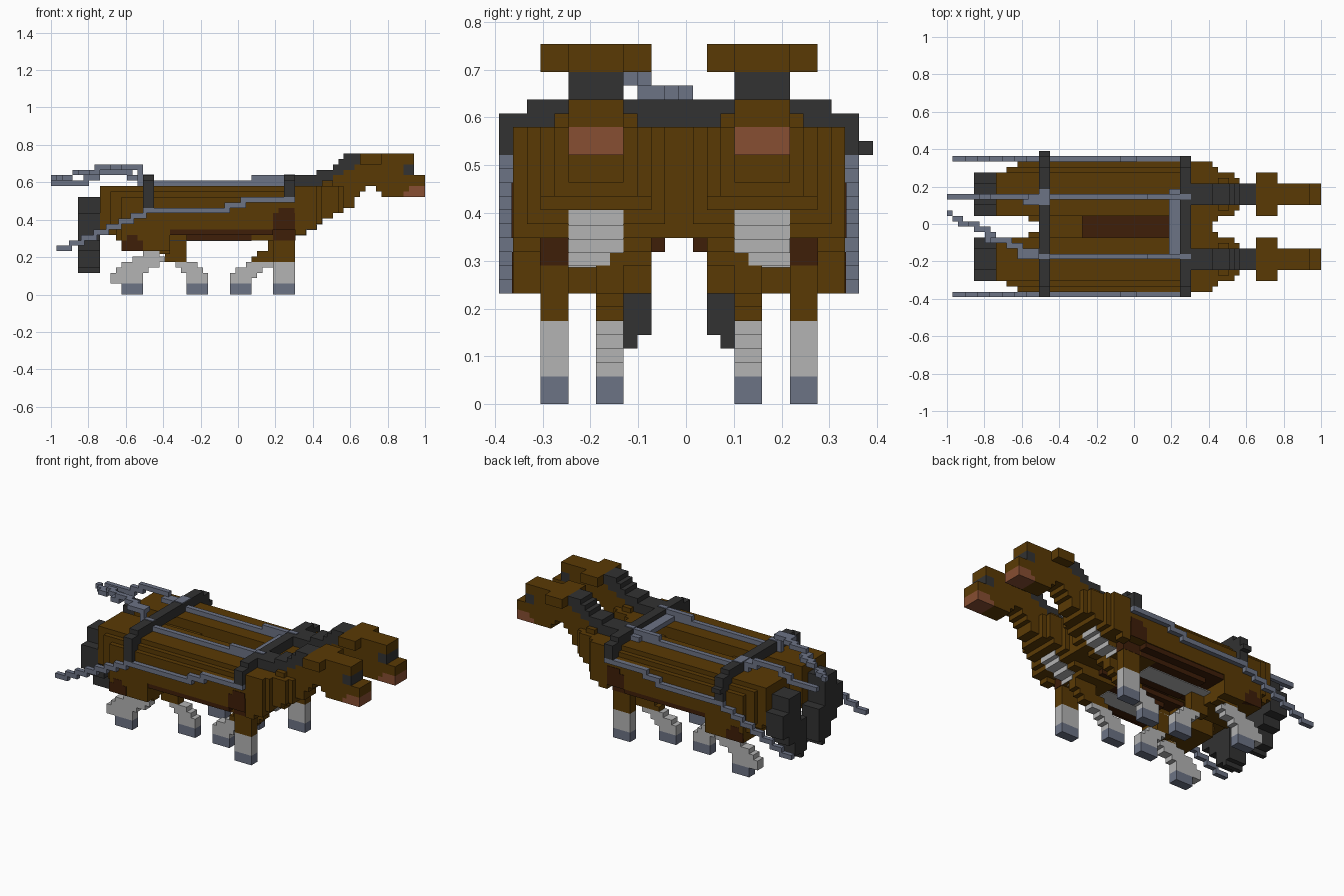
import bpy, bmesh

if "Cube" in bpy.data.objects:
    bpy.data.objects.remove(bpy.data.objects["Cube"], do_unlink=True)

U = 2 / 69          # edge length of one block


def material(name, rgb):
    lin = [((c / 255 + 0.055) / 1.055) ** 2.4 for c in rgb] + [1]
    m = bpy.data.materials.new(name)
    m.use_nodes = True
    m.diffuse_color = lin
    m.node_tree.nodes["Principled BSDF"].inputs["Base Color"].default_value = lin
    return m


BROWN = material("brown coat", (90, 58, 4))
DARK = material("dark brown coat", (62, 30, 8))
BLACK = material("charcoal", (50, 50, 50))
WHITE = material("light grey", (179, 179, 179))
SLATE = material("slate", (108, 115, 133))
PINK = material("muzzle pink", (135, 78, 50))


def blocks(name, mat, boxes, flip=False):
    """One object from boxes (x0, x1, y0, y1, z0, z1) in block units."""
    bm = bmesh.new()
    for x0, x1, y0, y1, z0, z1 in boxes:
        if flip:
            y0, y1 = 26 - y1, 26 - y0
        vs = bmesh.ops.create_cube(bm, size=1)["verts"]
        for v in vs:
            v.co = (((x0 if v.co.x < 0 else x1) - 34.5) * U,
                    ((y0 if v.co.y < 0 else y1) - 13.5) * U,
                    (z0 if v.co.z < 0 else z1) * U)
    me = bpy.data.meshes.new(name)
    bm.to_mesh(me)
    bm.free()
    me.materials.append(mat)
    ob = bpy.data.objects.new(name, me)
    bpy.context.collection.objects.link(ob)
    return ob


# neck steps: x0, x1, bottom, top of coat, top of mane, half width
NECK = [(45, 47, 12, 20, 22, 6), (47, 49, 12, 20, 22, 6), (49, 50, 13, 20, 23, 5),
        (50, 52, 14, 21, 23, 4), (52, 53, 15, 22, 24, 4), (53, 54, 15, 22, 25, 3),
        (54, 56, 16, 23, 26, 2), (56, 57, 18, 24, 26, 2)]


def horse(side, f):
    def part(name, mat, boxes):
        blocks(f"{name}_{side}", mat, boxes, f)

    # rounded barrel, haunch and rump
    part("body", BROWN, [
        (9, 12, 3, 11, 12, 20), (10, 45, 3, 11, 11.02, 20),
        (11, 45, 2, 11, 12, 19), (13, 45, 1, 11, 12, 18),
        (17, 25, 11, 13, 12, 18), (15, 17, 11, 12, 12, 17),
        (41, 45, 11, 13, 12, 18),
        (12, 19, 2, 10, 10, 13), (13, 22, 1, 11, 8, 13),
        (37, 45, 3, 11, 10, 13)])
    part("belly", DARK, [(21, 41, 1.2, 12, 11, 12.02), (25, 40.9, 3, 10.9, 10, 11)])
    part("belly_patch", WHITE, [(22, 37, 5, 9, 9.85, 10.1)])
    part("shoulder_patch", DARK, [(41, 45, 0.9, 2, 12, 15), (42, 44.9, 0.9, 2, 15, 16),
                                  (41, 45.1, 2.95, 5, 10, 12)])
    part("haunch_patch", DARK, [(13, 17, 0.95, 2, 8, 10), (14, 16, 0.95, 2, 10, 11)])

    # neck and mane
    neck = [(45, 47, 1, 3, 11, 12), (45, 47, 4.98, 11, 11, 12)]
    mane = []
    for x0, x1, low, top, crest, w in NECK:
        neck.append((x0, x1, 7 - w, 7 + w, low, min(top, 20)))
        if top > 20:
            neck.append((x0, x1, 5 - (top < 22), 9 + (top < 22), 20, top))
        mane.append((x0, x1, 5, 9, top, crest))
    part("neck", BROWN, neck)
    part("mane", BLACK, mane)

    # pale patch stepping up the chest
    part("chest", WHITE, [(44, 45.1, 5, 8, 10, 11), (45, 47.1, 5, 9, 10.9, 12),
                          (47, 49.1, 5, 9, 11.9, 13), (49, 50.1, 5, 9, 12.9, 14)])

    # head
    part("head", BROWN, [(56, 61, 5, 9, 20, 24), (57, 58, 5, 9, 19, 20),
                         (57, 61, 3, 11, 24, 26), (61, 67, 5, 9, 24, 26),
                         (60, 65, 5, 9, 19, 24), (61, 65, 5, 9, 18, 20),
                         (65, 69, 5, 9, 20, 22), (65, 66, 5, 9, 19, 20)])
    part("eyes", BLACK, [(65, 67, 5, 9, 22, 24)])
    part("muzzle", PINK, [(65, 69, 5, 9, 18, 19), (66, 69, 5, 9, 19, 20)])

    # legs: outer pair at y 3-5, inner pair at y 7-9
    def leg(name, y, hoof_x, white, thigh):
        part(name + "_hoof", SLATE, [(hoof_x, hoof_x + 4, y, y + 2, 0, 2)])
        part(name + "_shin", WHITE, [(a, b, y, y + 2, c, d) for a, b, c, d in white])
        part(name + "_thigh", BROWN, [(a, b, y, y + 2, c, d) for a, b, c, d in thigh])

    leg("outer_hind", 3, 13, [(11, 17, 2, 4), (12, 18, 4, 5), (13, 20, 5, 6),
                              (15, 21, 6, 7), (17, 20, 7, 8)], [(17, 22, 7.5, 10)])
    leg("inner_hind", 7, 25, [(25, 29, 2, 4), (24, 28, 4, 5), (23, 27, 5, 6)],
        [(21, 25, 6, 11)])
    leg("inner_fore", 7, 33, [(33, 37, 2, 3), (33, 38, 3, 4), (34, 39, 4, 5),
                              (36, 41, 5, 6)],
        [(37, 43, 6, 7), (38, 44, 7, 8), (40, 45, 8, 11)])
    leg("outer_fore", 3, 41, [(41, 45, 2, 6)], [(41, 45, 6, 10)])

    # tail sweeping inward
    part("tail", BLACK, [(5, 9, 5, 9, 8, 18), (5, 9, 3, 5, 10, 15),
                         (5, 9, 7, 11, 5, 12), (5, 9, 9, 10, 4, 5)])

    # stepped side rein
    rein = [(1 + n * 16 / 7, 1 + (n + 1) * 16 / 7 + 0.6, 0, 1, 8 + n, 9 + n)
            for n in range(7)]
    rein += [(17, 33, 0, 1, 15, 16), (32, 36, 0, 1, 16, 17), (35, 45, 0, 1, 17, 18)]
    part("side_rein", SLATE, rein)


horse("front", False)
horse("back", True)

# floor of the trough between the horses
blocks("trough_floor", DARK, [(25, 41, 11, 15, 12, 13)])

# straps arching over both horses
for name, x, low in (("rear_strap", 17, 16), ("front_strap", 43, 18)):
    blocks(name, BLACK, [(x, x + 2, 2, 24, 20, 22), (x, x + 2, 0, 3, 19, 21),
                         (x, x + 2, 23, 26, 19, 21), (x, x + 2, 0, 1, low, 20),
                         (x, x + 2, 25, 26, low, 20), (x, x + 2, 1, 2, 18, 20),
                         (x, x + 2, 24, 25, 18, 20)])
blocks("strap_knob", BLACK, [(17, 19, 26, 27, 18, 19)])

# top reins with crossbar
blocks("top_rein_front", SLATE, [
    (16, 17, 7, 8, 20, 24), (17, 19, 7, 8, 22, 22.15), (19, 43, 7, 8, 20, 21),
    (37, 43, 7, 8, 21, 22), (43, 45, 7, 8, 22, 22.15),
    (13, 17, 7, 9, 23, 24), (11, 14, 9, 10, 23, 24), (8, 12, 10, 11, 23, 24),
    (7, 9, 10, 12, 22, 23), (5, 8, 12, 13, 22, 23), (4, 6, 13, 14, 22, 23),
    (2, 4, 13, 14, 21, 22), (1, 3, 14, 15, 21, 22), (0, 1, 15, 16, 21, 22)])
blocks("top_rein_back", SLATE, [
    (0, 7, 18, 19, 20, 21), (6, 9, 18, 19, 21, 22), (8, 15, 18, 19, 22, 23),
    (14, 17, 17, 19, 21, 22), (17, 19, 17, 20, 22, 22.15),
    (16, 43, 18, 19, 20, 21), (37, 43, 18, 19, 21, 22),
    (43, 45, 18, 19, 22, 22.15)])
blocks("rein_crossbar", SLATE, [(41, 43, 8, 20, 20, 21)])
